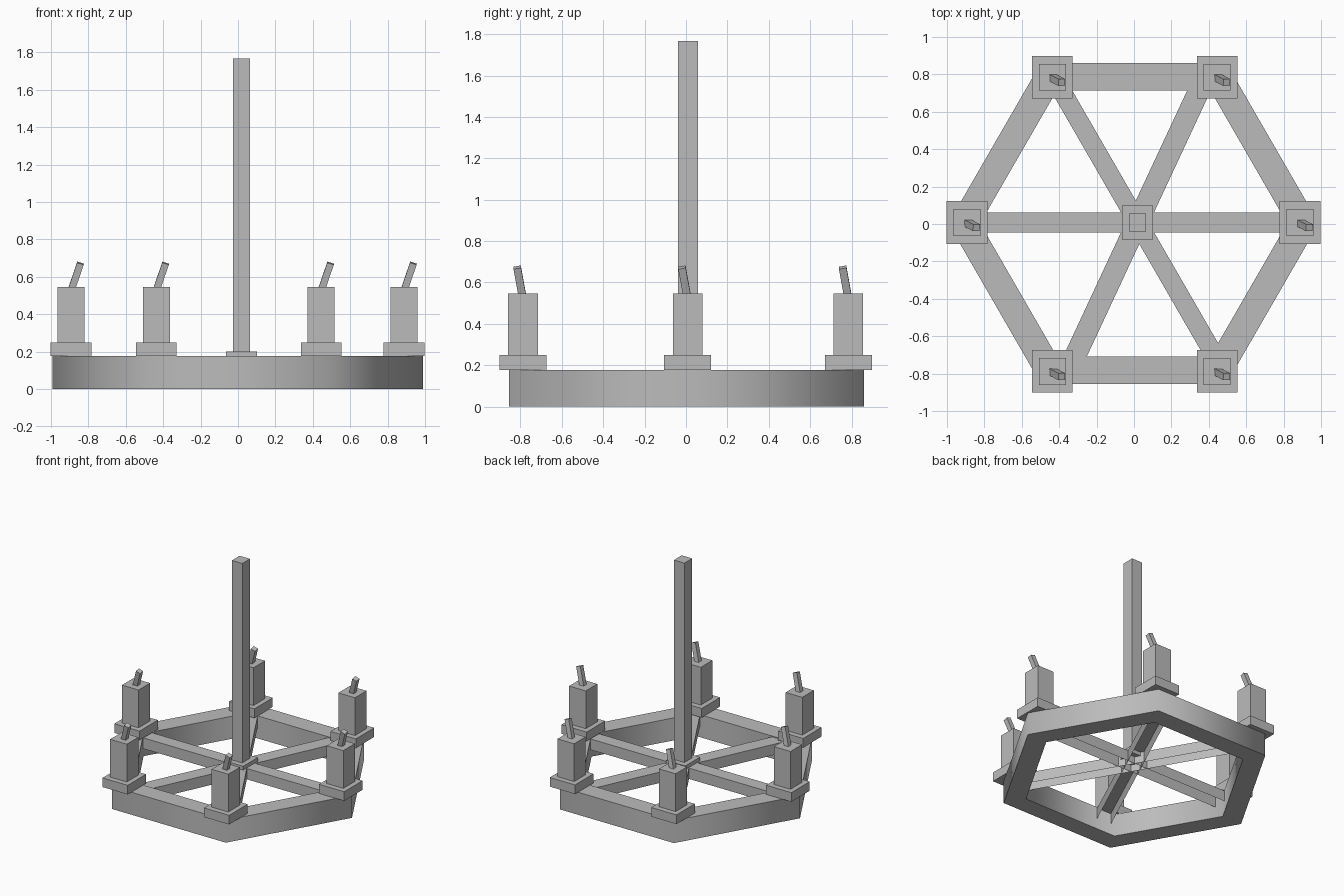
import bpy, bmesh, math
from mathutils import Matrix, Vector

cube = bpy.data.objects.get("Cube")
if cube:
    bpy.data.objects.remove(cube, do_unlink=True)

GREY = (0.5, 0.5, 0.5, 1)
grey = bpy.data.materials.new("plain grey")
grey.use_nodes = True
grey.diffuse_color = GREY
grey.node_tree.nodes["Principled BSDF"].inputs["Base Color"].default_value = GREY

CX, CY = 0.019, 0.009       # pole axis
RING_TOP = 0.177


def finish(name, bm):
    mesh = bpy.data.meshes.new(name)
    bm.to_mesh(mesh)
    bm.free()
    mesh.materials.append(grey)
    obj = bpy.data.objects.new(name, mesh)
    bpy.context.collection.objects.link(obj)
    return obj


def box(name, x, y, w, d, z0, z1):
    bm = bmesh.new()
    place = Matrix.Translation((x, y, (z0 + z1) / 2)) @ Matrix.Diagonal((w, d, z1 - z0, 1))
    bmesh.ops.create_cube(bm, size=1, matrix=place)
    return finish(name, bm)


def rod(name, start, end, side):
    """Square rod between two points."""
    axis = Vector(end) - Vector(start)
    turn = Vector((0, 0, 1)).rotation_difference(axis).to_matrix().to_4x4()
    place = (Matrix.Translation((Vector(start) + Vector(end)) / 2) @ turn
             @ Matrix.Diagonal((side, side, axis.length, 1)))
    bm = bmesh.new()
    bmesh.ops.create_cube(bm, size=1, matrix=place)
    return finish(name, bm)


def channel(name, angle, length, width, z0, z1):
    """Beam through the pole axis, open underneath and at its ends."""
    bm = bmesh.new()
    place = (Matrix.Translation((CX, CY, (z0 + z1) / 2)) @ Matrix.Rotation(angle, 4, "Z")
             @ Matrix.Diagonal((length, width, z1 - z0, 1)))
    bmesh.ops.create_cube(bm, size=1)
    bm.normal_update()
    opened = [f for f in bm.faces if f.normal.z < -0.5 or abs(f.normal.x) > 0.5]
    bmesh.ops.delete(bm, geom=opened, context="FACES")
    bm.transform(place)
    return finish(name, bm)


# Hexagonal ring: four corner loops joined by quads
bm = bmesh.new()
corners = [(r, z) for r, z in ((0.991, 0), (0.991, RING_TOP), (0.821, RING_TOP), (0.821, 0))]
loops = []
for i in range(6):
    a = math.radians(60 * i)
    loops.append([bm.verts.new((r * math.cos(a) - 0.002, r * math.sin(a) + 0.003, z))
                  for r, z in corners])
for i in range(6):
    p, q = loops[i], loops[(i + 1) % 6]
    for j in range(4):
        k = (j + 1) % 4
        bm.faces.new((p[j], q[j], q[k], p[k]))
bmesh.ops.recalc_face_normals(bm, faces=bm.faces)
ring = finish("hexagon_ring", bm)
bpy.ops.object.select_all(action="DESELECT")
ring.select_set(True)
bpy.context.view_layer.objects.active = ring
bpy.ops.object.shade_smooth_by_angle(angle=math.radians(65))

# Spokes under the hub
for name, degrees, length, width in (("spoke_across", 0, 1.66, 0.107),
                                     ("spoke_left_diagonal", 120, 1.68, 0.1),
                                     ("spoke_right_diagonal", 65, 1.66, 0.115)):
    channel(name, math.radians(degrees), length, width, 0.085, 0.17)

# Central hub and pole
box("hub_plate", CX, CY, 0.166, 0.182, 0.14, 0.2)
box("centre_pole", CX, CY, 0.091, 0.096, 0.2, 1.767)

# Six candles, each on a square tray with a leaning wick
spots = [(-0.892, 0.008), (0.888, 0.008)]
spots += [(x, y) for x in (-0.437, 0.445) for y in (-0.788, 0.785)]
for n, (x, y) in enumerate(spots, 1):
    box(f"candle_tray_{n}", x, y, 0.219, 0.228, RING_TOP, 0.249)
    box(f"candle_{n}", x, y, 0.1445, 0.143, 0.249, 0.546)
    rod(f"wick_{n}", (x + 0.001, y - 0.002, 0.53), (x + 0.05, y - 0.028, 0.673), 0.037)
